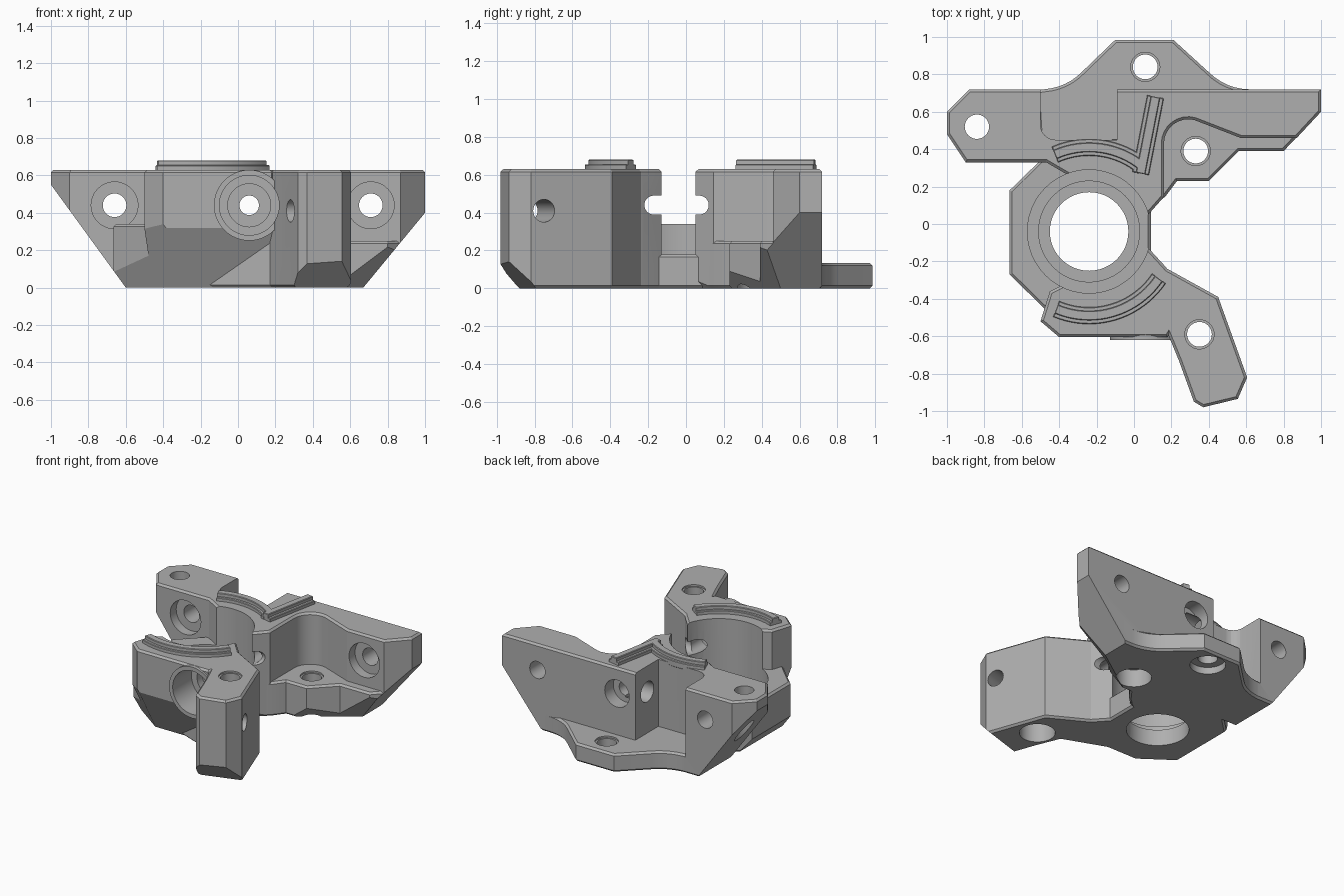
import bpy, bmesh
from math import radians, cos, sin
from mathutils import Vector

if "Cube" in bpy.data.objects:
    bpy.data.objects.remove(bpy.data.objects["Cube"])

grey = bpy.data.materials.new("plain_grey")
grey.use_nodes = True
colour = (0.43, 0.43, 0.43, 1)
grey.diffuse_color = colour
grey.node_tree.nodes["Principled BSDF"].inputs["Base Color"].default_value = colour

TOP = 0.63
BORE = Vector((-0.24, -0.04))


def arc(cx, cy, r, a0, a1, n=10):
    angles = [radians(a0 + (a1 - a0) * i / n) for i in range(n + 1)]
    return [(cx + r * cos(a), cy + r * sin(a)) for a in angles]


def finish(name, bm):
    bmesh.ops.recalc_face_normals(bm, faces=bm.faces)
    mesh = bpy.data.meshes.new(name)
    bm.to_mesh(mesh)
    bm.free()
    mesh.materials.append(grey)
    obj = bpy.data.objects.new(name, mesh)
    bpy.context.collection.objects.link(obj)
    return obj


def prism(name, outline, z0, z1, chamfer=0.014, slopes=()):
    """Extruded outline with chamfered rims, trimmed by sloping planes."""
    bm = bmesh.new()
    face = bm.faces.new([bm.verts.new((x, y, z0)) for x, y in outline])
    up = bmesh.ops.extrude_face_region(bm, geom=[face])["geom"]
    bmesh.ops.translate(bm, vec=(0, 0, z1 - z0),
                        verts=[v for v in up if isinstance(v, bmesh.types.BMVert)])
    bmesh.ops.recalc_face_normals(bm, faces=bm.faces)
    if chamfer:
        rims = [e for e in bm.edges if abs(e.verts[0].co.z - e.verts[1].co.z) < 1e-5]
        bmesh.ops.bevel(bm, geom=rims, offset=chamfer, segments=1, affect='EDGES')
    for point, normal in slopes:
        bmesh.ops.bisect_plane(bm, geom=bm.verts[:] + bm.edges[:] + bm.faces[:],
                               plane_co=point, plane_no=normal, clear_outer=True)
        bmesh.ops.holes_fill(bm, edges=[e for e in bm.edges if e.is_boundary])
    return finish(name, bm)


def rod(name, start, end, r):
    a, b = Vector(start), Vector(end)
    bm = bmesh.new()
    bmesh.ops.create_cone(bm, cap_ends=True, segments=48, radius1=r, radius2=r,
                          depth=(b - a).length)
    bm.transform((b - a).to_track_quat('Z', 'Y').to_matrix().to_4x4())
    bmesh.ops.translate(bm, verts=bm.verts, vec=(a + b) / 2)
    return finish(name, bm)


def combine(body, tools, operation):
    for tool in tools:
        mod = body.modifiers.new("join", 'BOOLEAN')
        mod.operation, mod.solver, mod.object = operation, 'EXACT', tool
        bpy.context.view_layer.objects.active = body
        bpy.ops.object.modifier_apply(modifier=mod.name)
        bpy.data.objects.remove(tool)


def smooth(obj):
    bpy.ops.object.select_all(action='DESELECT')
    obj.select_set(True)
    bpy.context.view_layer.objects.active = obj
    bpy.ops.object.shade_smooth_by_angle(angle=radians(15))


# Sloping undersides
right_slope = ((-0.6, 0, 0), (-0.55, 0, -0.4))
left_slope = ((0.67, 0, 0), (0.4, 0, -0.33))
pad_slope = ((0.67, 0.5, 0), (0.18, -0.26, -0.24))
corner_slope = ((-0.4, -0.6, 0.33), (-0.5, -0.7, -0.4))
front_slope = ((0, -0.6, 0.31), (0, -1, -0.55))
leg_slope = ((0.47, -0.97, 0.15), (0.28, -0.9, -0.85))

# Rear bar
body = prism("bracket_body",
             [(-1, .48), (-.9, .33), (-.47, .33), (-.35, .26), (.05, .02), (.16, .145)]
             + arc(.29, .43, .13, 180, 75, 8)
             + [(.57, .46), (.87, .46), (1, .6), (1, .72), (-.88, .72), (-1, .6)],
             0, TOP, slopes=[right_slope, left_slope, pad_slope])

# Pocket in the rear bar, cut before the flange is added
combine(body, [prism("pocket", [(-.09, .9), (-.09, .45)] + arc(-.42, .53, .08, 270, 180, 6)
                     + [(-.5, .9)], 0.12, 0.9, 0)], 'DIFFERENCE')

front_block = prism("front_block",
                    [(-.5, -.52), (-.45, -.36), (.06, -.11), (.17, -.23), (.3, -.4),
                     (.18, -.605), (-.4, -.605)], 0, TOP, slopes=[corner_slope, front_slope])
leg = prism("leg",
            [(.08, -.14), (.17, -.235), (.45, -.39), (.605, -.82), (.555, -.935), (.37, -.98),
             (.32, -.95), (.24, -.73), (.17, -.56), (-.17, -.43)], 0, TOP, slopes=[leg_slope])
low_base = prism("low_base",
                 [(-.665, .18), (-.47, .37), (0, .44), (0, -.4), (-.42, -.51), (-.665, -.27)],
                 0, 0.34, slopes=[right_slope, corner_slope, front_slope])
bore_rim = prism("bore_rim", [(-.1, .3), (.09, .2), (.09, -.3), (-.1, -.4)], 0, 0.18)
side_pad = prism("side_pad",
                 [(.1, .09), (.17, .15), (.23, .23), (.4, .23), (.56, .39), (.8, .39),
                  (.98, .58), (.9, .65), (.1, .6)], 0, 0.25, slopes=[left_slope, pad_slope])
flange = prism("rear_flange",
               [(-.1, .985), (.21, .985)] + arc(.62, 1.03, .31, 225, 270, 6)
               + [(.55, .5), (-.5, .4), (-.52, .715)] + arc(-.5, 1.03, .31, 275, 315, 6),
               0, 0.135, slopes=[right_slope])
boss = rod("front_boss", (.06, -.62, .44), (.06, -.4, .44), .189)
combine(body, [front_block, leg, low_base, bore_rim, side_pad, flange, boss], 'UNION')

# Main stepped bore
bores = [rod("bore_step", (*BORE, z), (*BORE, 1), r)
         for z, r in ((-.1, .21), (.12, .27), (.18, .33))]

# Upright bolt holes, three with a top rim and a wide seat underneath
bolts = [rod("bolt_hole", (-.84, .52, -.1), (-.84, .52, .8), .065)]
for x, y, top, seat in ((.06, .84, .135, .05), (.33, .39, .25, .13), (.35, -.59, TOP, .2)):
    bolts += [rod("bolt_hole", (x, y, -.1), (x, y, .8), .066),
              rod("bolt_rim", (x, y, top - .012), (x, y, top + .1), .078),
              rod("bolt_seat", (x, y, -.1), (x, y, seat), .12)]

# Holes running front to back, with wider seats
screws = []
for x, y in ((-.66, .33), (.71, .46)):
    screws += [rod("screw_hole", (x, .2, .44), (x, .9, .44), .063),
               rod("screw_seat", (x, y - .1, .44), (x, y + .07, .44), .125)]
screws += [rod("front_socket", (.06, -.8, .44), (.06, -.4, .44), .16),
           rod("front_seat", (.06, -.5, .44), (.06, -.34, .44), .115),
           rod("centre_hole", (.06, -.5, .44), (.06, .9, .44), .052),
           rod("rear_seat", (.06, .62, .44), (.06, .9, .44), .1)]

# Crosswise hole in the pocket wall, slanted hole in the leg, shaft groove
cross = [rod("pocket_hole", (-.2, .58, .44), (.06, .58, .44), .075),
         rod("leg_hole", (.15, -.88, .41), (.75, -.7, .41), .06),
         prism("shaft_groove", [(-.75, -.17), (.3, -.17), (.3, .07), (-.75, .07)],
               0.39, 0.49, 0)]
cross += [rod("groove_side", (-.75, y, .44), (.3, y, .44), .05) for y in (-.17, .07)]
combine(body, bores + bolts + screws + cross, 'DIFFERENCE')
smooth(body)


# Raised two-step ridges on the top
def ridge(name, path, width, z1):
    pts = [Vector(p) for p in path]
    left, right = [], []
    for i, p in enumerate(pts):
        t = (pts[min(i + 1, len(pts) - 1)] - pts[max(i - 1, 0)]).normalized()
        side = Vector((-t.y, t.x)) * width / 2
        left.append(p + side)
        right.append(p - side)
    return prism(name, left + right[::-1], TOP - .02, z1, 0.004)


paths = {"front_ridge": arc(*BORE, .45, 247, 326, 20),
         "rear_ridge": arc(*BORE, .45, 114, 50, 16),
         "ridge_arm": [(.035, .27), (.115, .68)]}
for name, path in paths.items():
    step = ridge(name, path, .09, .655)
    combine(step, [ridge("crest", path, .05, .68)], 'UNION')
    smooth(step)
